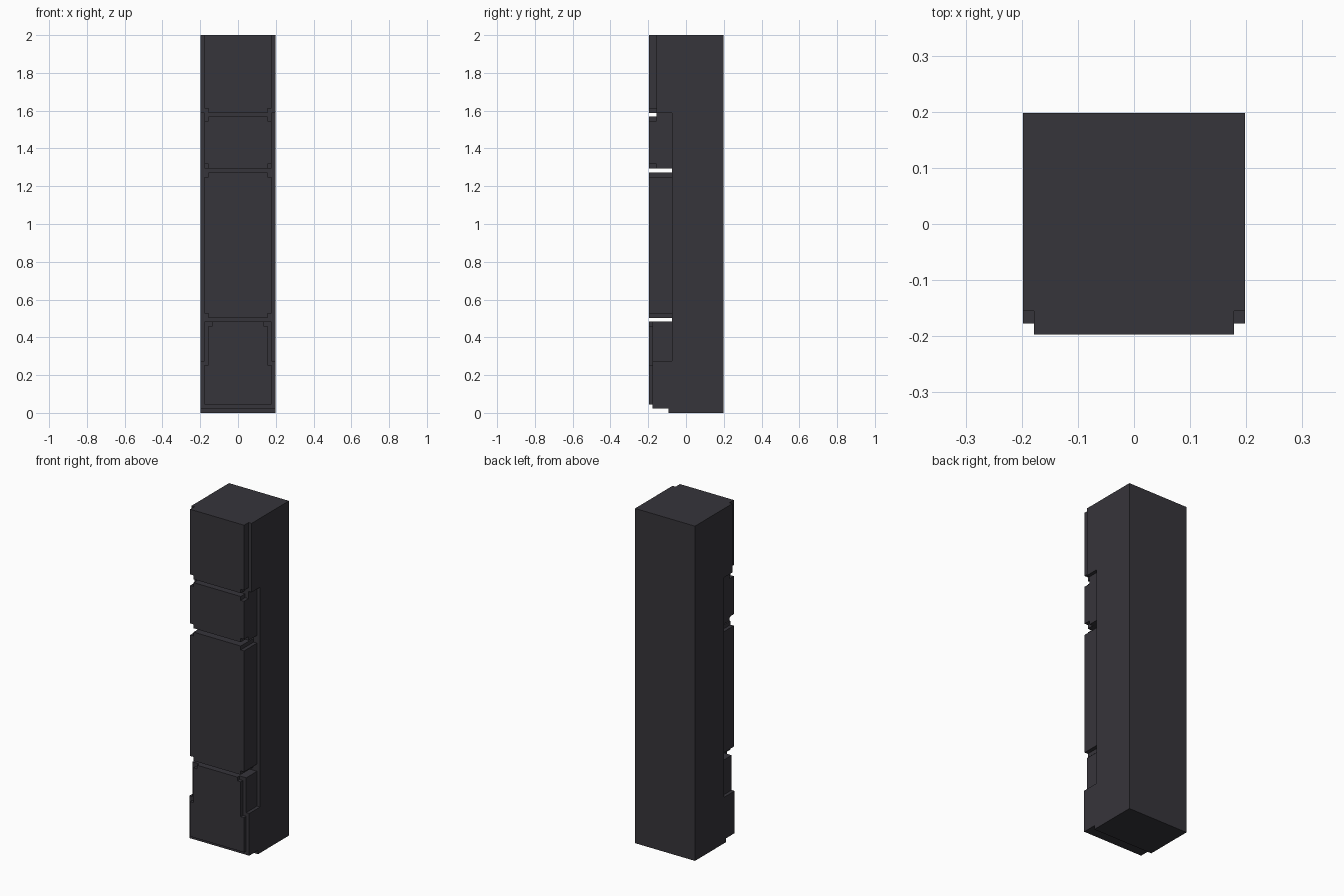
import bpy
import bmesh

cube = bpy.data.objects.get("Cube")
if cube:
    bpy.data.objects.remove(cube, do_unlink=True)

mat = bpy.data.materials.new("charcoal")
mat.use_nodes = True
colour = (0.037, 0.035, 0.043, 1)
mat.diffuse_color = colour
mat.node_tree.nodes["Principled BSDF"].inputs["Base Color"].default_value = colour

# Shared depths and widths
FRONT, BACK, SIDE = -0.197, 0.198, 0.198
RECESS, STEP, PLINTH = -0.075, -0.155, -0.177
WIDE, MID, NARROW = 0.178, 0.156, 0.134


def extrude(name, ring, offset):
    """Cap a closed ring of points and extrude it by an offset."""
    bm = bmesh.new()
    face = bm.faces.new([bm.verts.new(p) for p in ring])
    new = bmesh.ops.extrude_face_region(bm, geom=[face])["geom"]
    verts = [v for v in new if isinstance(v, bmesh.types.BMVert)]
    bmesh.ops.translate(bm, vec=offset, verts=verts)
    bmesh.ops.recalc_face_normals(bm, faces=bm.faces)
    mesh = bpy.data.meshes.new(name)
    bm.to_mesh(mesh)
    bm.free()
    mesh.materials.append(mat)
    obj = bpy.data.objects.new(name, mesh)
    bpy.context.collection.objects.link(obj)
    return obj


def panel(name, half, y0, y1):
    """Mirror a half outline of (x, z) points and extrude it in depth."""
    outline = half + [(-x, z) for x, z in reversed(half)]
    return extrude(name, [(x, y0, z) for x, z in outline], (0, y1 - y0, 0))


def notched(z0, z1, cut=0.023, bottom=True, top=True):
    """Half outline of a panel with square corner notches."""
    low = [(MID, z0), (MID, z0 + cut), (WIDE, z0 + cut)] if bottom else [(WIDE, z0)]
    high = [(WIDE, z1 - cut), (MID, z1 - cut), (MID, z1)] if top else [(WIDE, z1)]
    return low + high


# Main body, stepped along its front edge
side = [(BACK, 0), (BACK, 2), (STEP, 2), (STEP, 1.588), (RECESS, 1.588),
        (RECESS, 0.275), (PLINTH, 0.275), (PLINTH, 0.023), (-0.093, 0.023), (-0.093, 0)]
extrude("body", [(-SIDE, y, z) for y, z in side], (2 * SIDE, 0, 0))

# Front panels separated by grooves
panel("top_panel", notched(1.588, 2, top=False), FRONT, STEP)
panel("upper_panel", notched(1.295, 1.568), FRONT, STEP)
panel("upper_panel_backing", [(WIDE, 1.295), (WIDE, 1.588)], STEP, RECESS)
panel("middle_panel", notched(0.503, 1.272), FRONT, RECESS)
panel("lower_panel_backing", [(WIDE, 0.275), (WIDE, 0.483)], PLINTH, RECESS)

# Lower panel, narrowing in steps towards its top
panel("lower_panel", [(WIDE, 0.045), (WIDE, 0.253), (MID, 0.253), (MID, 0.461),
                      (NARROW, 0.461), (NARROW, 0.483)], FRONT, PLINTH)
